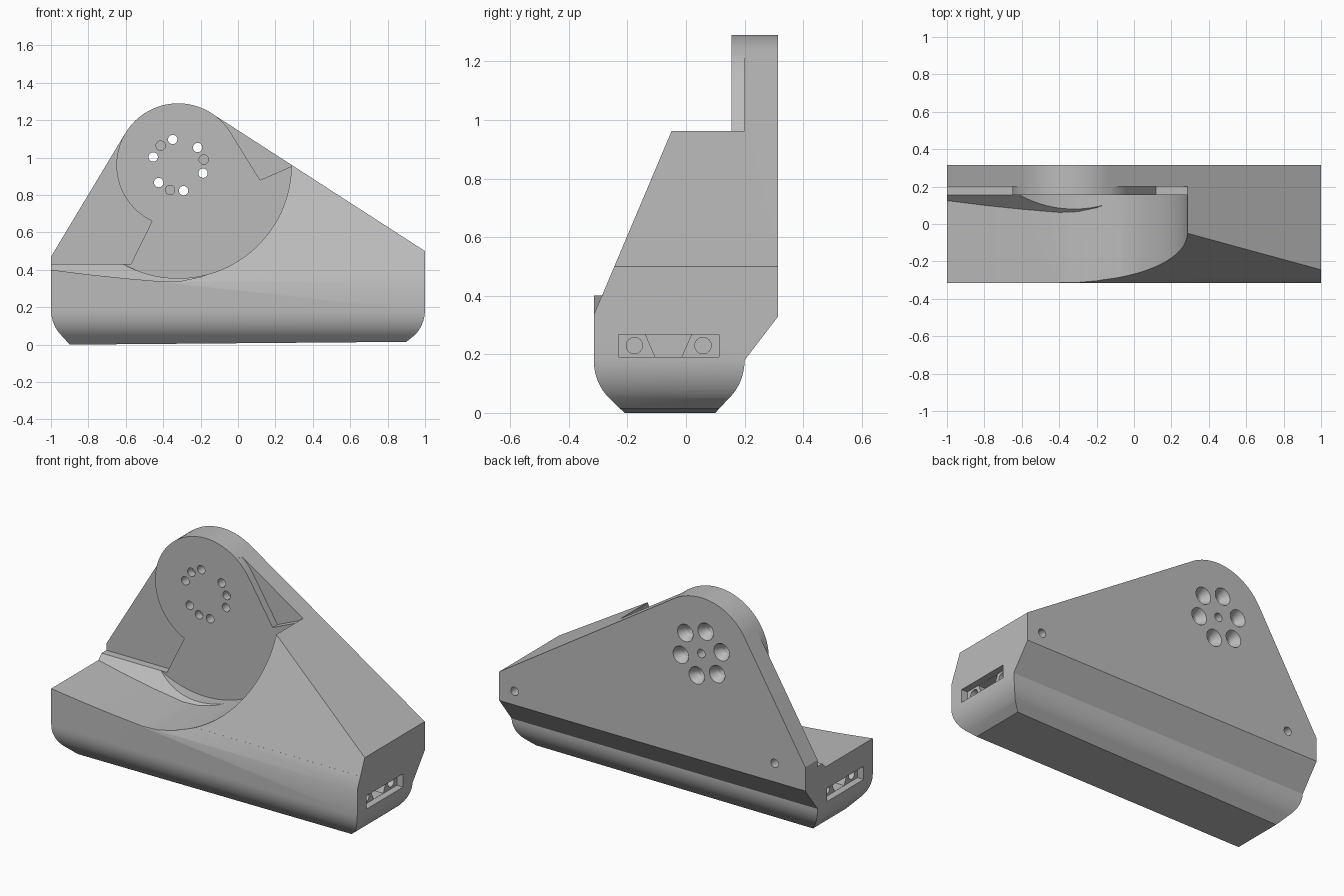
import bpy, bmesh
from math import cos, sin, radians, sqrt
from mathutils import Matrix

if "Cube" in bpy.data.objects:
    bpy.data.objects.remove(bpy.data.objects["Cube"])

grey = bpy.data.materials.new("plain grey")
grey.use_nodes = True
grey.diffuse_color = (0.5, 0.5, 0.5, 1)
grey.node_tree.nodes["Principled BSDF"].inputs["Base Color"].default_value = (0.5, 0.5, 0.5, 1)

HUB_X, HUB_Z, HUB_R, SWING_R = -0.32, 0.96, 0.33, 0.605
FACE_Y, RECESS_Y, BACK_Y = 0.155, 0.2, 0.315


def make(name, bm):
    bmesh.ops.recalc_face_normals(bm, faces=bm.faces)
    mesh = bpy.data.meshes.new(name)
    bm.to_mesh(mesh)
    bm.free()
    mesh.materials.append(grey)
    ob = bpy.data.objects.new(name, mesh)
    bpy.context.collection.objects.link(ob)
    return ob


def prism(name, pts, axis, lo, hi):
    """Extrude a 2D outline along x (points are y, z) or y (points are x, z)."""
    place = (lambda a, b, d: (d, a, b)) if axis == "x" else (lambda a, b, d: (a, d, b))
    bm = bmesh.new()
    rings = [[bm.verts.new(place(a, b, d)) for a, b in pts] for d in (lo, hi)]
    for ring in rings:
        bm.faces.new(ring)
    for i in range(len(pts)):
        j = (i + 1) % len(pts)
        bm.faces.new((rings[0][i], rings[0][j], rings[1][j], rings[1][i]))
    return make(name, bm)


def drill(name, a, b, axis, lo, hi, r1, r2=None, seg=24):
    """Round or conical cutter along an axis, from lo (r1) to hi (r2)."""
    bm = bmesh.new()
    bmesh.ops.create_cone(bm, cap_ends=True, segments=seg, radius1=r1,
                          radius2=r1 if r2 is None else r2, depth=hi - lo)
    mid = (lo + hi) / 2
    if axis == "x":
        m = Matrix.Translation((mid, a, b)) @ Matrix.Rotation(radians(90), 4, "Y")
    else:
        m = Matrix.Translation((a, mid, b)) @ Matrix.Rotation(radians(-90), 4, "X")
    bm.transform(m)
    return make(name, bm)


def combine(target, tool, how="DIFFERENCE"):
    mod = target.modifiers.new("cut", "BOOLEAN")
    mod.operation, mod.solver, mod.object = how, "EXACT", tool
    bpy.context.view_layer.objects.active = target
    bpy.ops.object.modifier_apply(modifier=mod.name)
    bpy.data.objects.remove(tool)


def arc(a0, a1, n, r=HUB_R):
    return [(HUB_X + r * cos(radians(a0 + (a1 - a0) * i / n)),
             HUB_Z + r * sin(radians(a0 + (a1 - a0) * i / n))) for i in range(n + 1)]


def corner(cx, cz, w, h, sign, n=8):
    """Rounded lower edge that ends on a straight slant."""
    return [(cx - sign * w * (1 - cos(radians(a))), cz - h * sin(radians(a)))
            for a in [50 * i / n for i in range(n + 1)]]


# Body: front outline crossed with side outline
front = arc(55, 149, 24) + [(-1, 0.47)] + corner(-1, 0.19, 0.15, 0.18, -1) + [(-0.9, 0)]
front += [(0.9, 0.015)] + corner(1, 0.19, 0.15, 0.18, 1)[::-1] + [(1, 0.5)]
body = prism("stand_body", front, "y", -0.4, 0.4)
side = [(BACK_Y, 1.4), (BACK_Y, 0.33), (0.2, 0.18)] + corner(0.2, 0.18, 0.15, 0.17, 1)[1:]
side += [(0.1, 0), (-0.21, 0)] + corner(-0.315, 0.18, 0.15, 0.17, -1)[::-1]
side += [(-0.315, 0.405), (-0.285, 0.405), (0.136, 1.4)]
combine(body, prism("side_outline", side, "x", -1.2, 1.2), "INTERSECT")

# Trim the front lip back to the slope, right of the shelf
slope = [(-0.5, 0.335), (-0.315, 0.335), (0.136, 1.4), (-0.5, 1.4)]
combine(body, prism("slope_trim", slope, "x", -0.4, 1.2))

# Curved shelf with a slanted rear edge
floor = [(-1.2, 0.425), (-1, 0.4), (-0.8, 0.375), (-0.6, 0.354), (-0.4, 0.337), (-0.3, 0.341),
         (-0.2, 0.362), (-0.1, 0.4), (0, 0.448)]
shelf = prism("shelf_cut", floor + [(0, 1.5), (-1.2, 1.5)], "y", -0.6, 0.3)
rear = [(-0.7, 0), (-0.275, 0), (FACE_Y, 0.43), (FACE_Y, 1.6), (-0.7, 1.6)]
combine(shelf, prism("shelf_rear", rear, "x", -1.4, 1), "INTERSECT")
combine(body, shelf)

# Round swing pocket, open towards the top
pocket = arc(180, 360, 64, SWING_R) + [(HUB_X + SWING_R, 1.5), (HUB_X - SWING_R, 1.5)]
combine(body, prism("swing_pocket", pocket, "y", -0.6, FACE_Y))

# Deeper recesses either side of the round face
left = [(-1.2, 0.43), (-0.573, 0.43)] + arc(245, 140, 24) + [(-0.7, 1.4), (-1.2, 1.4)]
combine(body, prism("left_recess", left, "y", -0.6, RECESS_Y))
right = arc(52, 32, 6) + [(0.118, 0.88), (0.285, 0.953), (0.285, 1.3), (0, 1.4)]
combine(body, prism("right_recess", right, "y", -0.6, RECESS_Y))

# Ring of countersunk through holes, and blind holes between them
for k in range(6):
    x, z = HUB_X + 0.14 * cos(radians(102 - 60 * k)), HUB_Z + 0.14 * sin(radians(102 - 60 * k))
    combine(body, drill("screw_hole", x, z, "y", 0.1, 0.4, 0.025))
    combine(body, drill("countersink", x, z, "y", 0.265, 0.325, 0.025, 0.056))
for a in (12, 132, 252):
    x, z = HUB_X + 0.14 * cos(radians(a)), HUB_Z + 0.14 * sin(radians(a))
    combine(body, drill("blind_hole", x, z, "y", 0.1, 0.2, 0.025))
for x, z in ((HUB_X, HUB_Z), (-0.8, 0.44), (0.9, 0.41)):
    combine(body, drill("rear_hole", x, z, "y", 0.25, 0.4, 0.025))

# End sockets: shallow pocket, dovetail slot and two round holes
for s in (-1, 1):
    def span(depth):
        return sorted((s * (1 - depth), s * 1.1))
    box = [(-0.23, 0.19), (0.112, 0.19), (0.112, 0.268), (-0.23, 0.268)]
    combine(body, prism("end_pocket", box, "x", *span(0.04)))
    tail = [(-0.105, 0.191), (-0.015, 0.191), (0.018, 0.267), (-0.138, 0.267)]
    combine(body, prism("end_dovetail", tail, "x", *span(0.1)))
    for y in (-0.176, 0.058):
        combine(body, drill("end_hole", y, 0.23, "x", *span(0.1), 0.028))

# Smooth the curves and keep the edges sharp
bpy.ops.object.select_all(action="DESELECT")
body.select_set(True)
bpy.context.view_layer.objects.active = body
bpy.ops.object.shade_smooth_by_angle(angle=radians(25))
